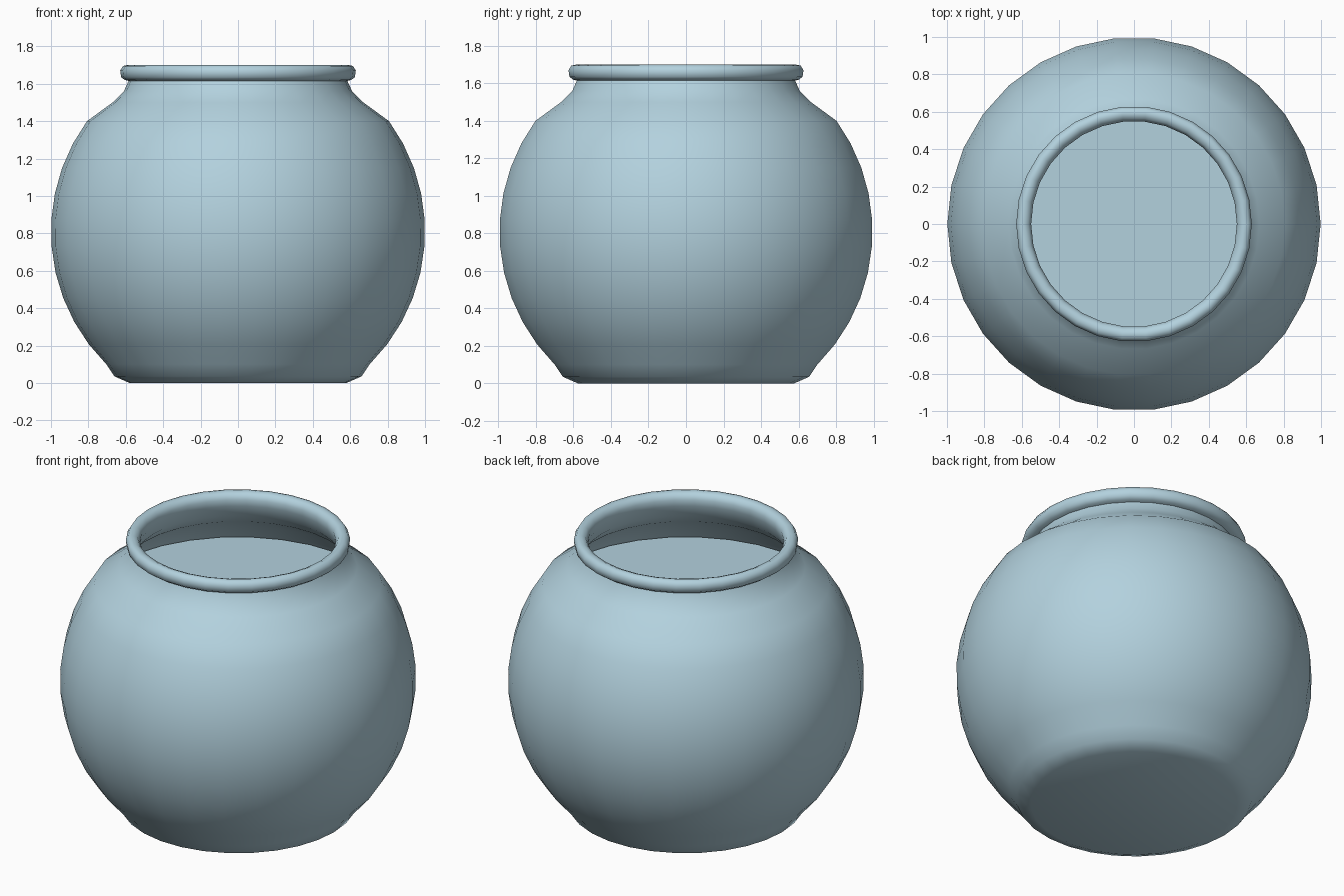
import bpy
import bmesh
from math import sin, cos, asin, pi, radians

cube = bpy.data.objects.get("Cube")
if cube:
    bpy.data.objects.remove(cube, do_unlink=True)

SIDES = 30
CENTRE = 0.81      # height of the widest ring
THICK = 0.02       # wall thickness
WATER = 1.30       # height of the filling

glass = bpy.data.materials.new("pale_blue_glass")
glass.use_nodes = True
colour = (0.45, 0.64, 0.73, 1)
glass.diffuse_color = colour
glass.node_tree.nodes["Principled BSDF"].inputs["Base Color"].default_value = colour


def arc(radius, low, high, steps):
    """Points on the round belly between two heights."""
    a, b = asin((low - CENTRE) / radius), asin((high - CENTRE) / radius)
    angles = [a + (b - a) * i / steps for i in range(steps + 1)]
    return [(radius * cos(t), CENTRE + radius * sin(t)) for t in angles]


def lathe(name, profile):
    """Turn a radius/height profile around the z axis."""
    bm = bmesh.new()
    verts = [bm.verts.new((r, 0, z)) for r, z in profile]
    edges = [bm.edges.new(pair) for pair in zip(verts, verts[1:])]
    bmesh.ops.spin(bm, geom=verts + edges, cent=(0, 0, 0), axis=(0, 0, 1),
                   angle=2 * pi, steps=SIDES, use_duplicate=False)
    bmesh.ops.remove_doubles(bm, verts=bm.verts, dist=0.0005)
    bmesh.ops.recalc_face_normals(bm, faces=bm.faces)
    mesh = bpy.data.meshes.new(name)
    bm.to_mesh(mesh)
    bm.free()
    mesh.materials.append(glass)
    obj = bpy.data.objects.new(name, mesh)
    bpy.context.collection.objects.link(obj)
    bpy.ops.object.select_all(action="DESELECT")
    obj.select_set(True)
    bpy.context.view_layer.objects.active = obj
    bpy.ops.object.shade_smooth_by_angle(angle=radians(60))
    return obj


# Bowl: flat foot, round belly, narrow neck, rolled rim, then the inner wall
foot = [(0, 0), (0.58, 0), (0.66, 0.035)]
neck = [(0.67, 1.5), (0.61, 1.56), (0.585, 1.615)]
rim = [(0.605, 1.62), (0.625, 1.635), (0.63, 1.67), (0.615, 1.695), (0.59, 1.70),
       (0.565, 1.69), (0.55, 1.66), (0.555, 1.62)]
inner_neck = [(0.58, 1.55), (0.64, 1.485)]
inner_belly = arc(1 - THICK, 0.05, 1.38, 10)[::-1]
lathe("bowl", foot + arc(1, 0.1, 1.4, 10) + neck + rim + inner_neck
      + inner_belly + [(0, 0.04)])

# Water: fills the inside up to a flat surface
water_side = arc(0.985 - THICK, 0.07, WATER, 10)
lathe("water", [(0, 0.07)] + water_side + [(0, WATER)])
